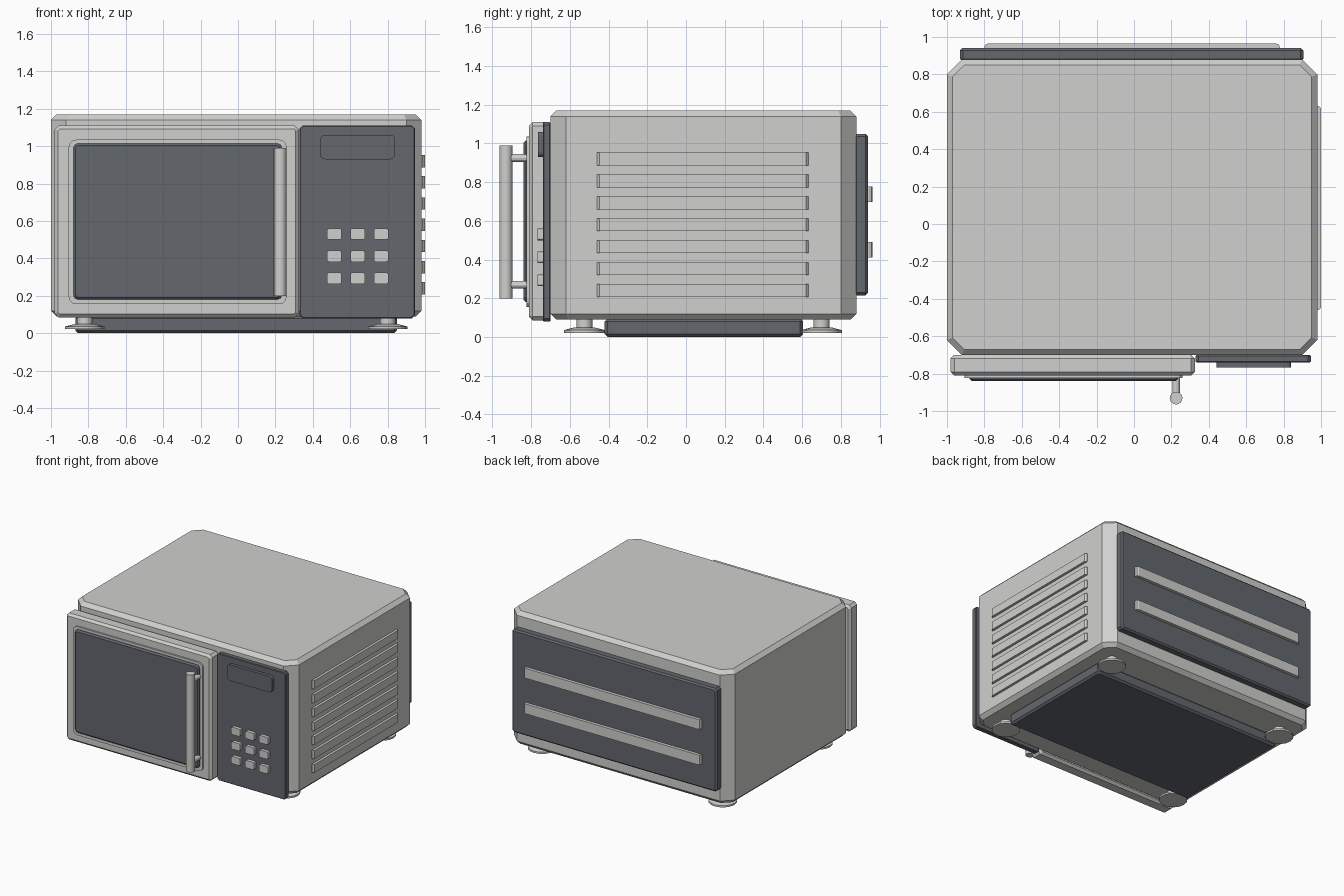
import bpy
import bmesh
from mathutils import Matrix, Vector

cube = bpy.data.objects.get("Cube")
if cube:
    bpy.data.objects.remove(cube, do_unlink=True)


def material(name, rgb):
    mat = bpy.data.materials.new(name)
    mat.use_nodes = True
    mat.diffuse_color = (*rgb, 1)
    mat.node_tree.nodes["Principled BSDF"].inputs["Base Color"].default_value = (*rgb, 1)
    return mat


LIGHT = material("light grey enamel", (0.63, 0.63, 0.615))
DARK = material("dark slate", (0.125, 0.135, 0.155))


def finish(name, bm, mat):
    mesh = bpy.data.meshes.new(name)
    bmesh.ops.recalc_face_normals(bm, faces=bm.faces)
    bm.to_mesh(mesh)
    bm.free()
    mesh.materials.append(mat)
    obj = bpy.data.objects.new(name, mesh)
    bpy.context.collection.objects.link(obj)
    return obj


def slab(name, x, y, z, mat, axis=1, corner=0, segments=1, rim=0):
    """Box from ranges; bevels the edges along an axis, then the end rims."""
    bm = bmesh.new()
    bmesh.ops.create_cube(bm, size=1)
    size = Vector((x[1] - x[0], y[1] - y[0], z[1] - z[0]))
    centre = Vector((sum(x), sum(y), sum(z))) / 2
    bmesh.ops.transform(bm, matrix=Matrix.Translation(centre) @ Matrix.Diagonal((*size, 1)),
                        verts=bm.verts)

    def along(edge):
        return abs(edge.verts[0].co[axis] - edge.verts[1].co[axis]) > 1e-5

    if corner:
        bmesh.ops.bevel(bm, geom=[e for e in bm.edges if along(e)], offset=corner,
                        segments=segments, profile=0.5, affect='EDGES')
    if rim:
        bmesh.ops.bevel(bm, geom=[e for e in bm.edges if not along(e)], offset=rim,
                        segments=1, affect='EDGES')
    return finish(name, bm, mat)


def rod(name, start, end, r1, r2, mat, sides=16):
    """Cylinder or cone frustum between two points."""
    start, end = Vector(start), Vector(end)
    way = end - start
    bm = bmesh.new()
    turn = Vector((0, 0, 1)).rotation_difference(way).to_matrix().to_4x4()
    bmesh.ops.create_cone(bm, cap_ends=True, segments=sides, radius1=r1, radius2=r2,
                          depth=way.length,
                          matrix=Matrix.Translation((start + end) / 2) @ turn)
    return finish(name, bm, mat)


# Housing
slab("body", (-1, 0.98), (-0.7, 0.88), (0.09, 1.17), LIGHT, axis=2, corner=0.08, rim=0.03)

# Door, window and its trim
slab("door", (-0.98, 0.325), (-0.81, -0.7), (0.085, 1.11), LIGHT, corner=0.02, rim=0.018)
slab("window_trim", (-0.905, 0.26), (-0.823, -0.8), (0.155, 1.035), LIGHT,
     corner=0.04, segments=3)
slab("window", (-0.88, 0.235), (-0.84, -0.81), (0.18, 1.015), DARK,
     corner=0.025, segments=2, rim=0.012)

# Door handle
HX, HY = 0.225, -0.931
rod("handle_bar", (HX, HY, 0.2), (HX, HY, 0.99), 0.034, 0.034, LIGHT)
for side, z in (("lower", 0.27), ("upper", 0.925)):
    rod("handle_post_" + side, (HX, HY, z), (HX, -0.8, z), 0.02, 0.02, LIGHT, 12)

# Control panel with display and keypad
slab("control_panel", (0.33, 0.945), (-0.74, -0.7), (0.08, 1.11), DARK,
     corner=0.015, rim=0.005)
slab("display", (0.44, 0.84), (-0.766, -0.735), (0.93, 1.06), DARK, corner=0.025, segments=3)
for row in range(3):
    for col in range(3):
        bx, bz = 0.515 + 0.125 * col, 0.53 - 0.118 * row
        slab(f"button_{row}_{col}", (bx - 0.039, bx + 0.039), (-0.767, -0.735),
             (bz - 0.03, bz + 0.03), LIGHT, corner=0.01, segments=2)

# Side vent slats
for i in range(7):
    vz = 0.24 + 0.1133 * i
    slab(f"side_vent_{i}", (0.96, 1), (-0.46, 0.632), (vz - 0.033, vz + 0.033), LIGHT,
         axis=2, corner=0.013)

# Rear panel and its strips
slab("rear_panel", (-0.93, 0.905), (0.87, 0.94), (0.215, 1.05), DARK,
     corner=0.015, rim=0.012)
for i, z in enumerate((0.45, 0.738)):
    slab(f"rear_strip_{i}", (-0.8, 0.78), (0.92, 0.965), (z - 0.04, z + 0.04), LIGHT,
         axis=2, corner=0.02, segments=2)

# Base plate and feet
slab("base_plate", (-0.87, 0.85), (-0.42, 0.605), (0, 0.095), DARK,
     axis=2, corner=0.015, rim=0.015)
for x, side in ((-0.82, "right"), (0.8, "left")):
    for y, end in ((-0.525, "front"), (0.7, "rear")):
        tag = f"{end}_{side}"
        rod("foot_pad_" + tag, (x, y, 0.022), (x, y, 0.036), 0.105, 0.105, LIGHT)
        rod("foot_cone_" + tag, (x, y, 0.036), (x, y, 0.05), 0.105, 0.05, LIGHT)
        rod("foot_stem_" + tag, (x, y, 0.045), (x, y, 0.1), 0.042, 0.042, LIGHT)

# Smooth the rounded parts, keeping crisp edges
bpy.ops.object.select_all(action='DESELECT')
for obj in bpy.data.objects:
    if obj.type == 'MESH' and obj.name.startswith(("handle", "foot")):
        obj.select_set(True)
        bpy.context.view_layer.objects.active = obj
bpy.ops.object.shade_smooth_by_angle(angle=0.5)
